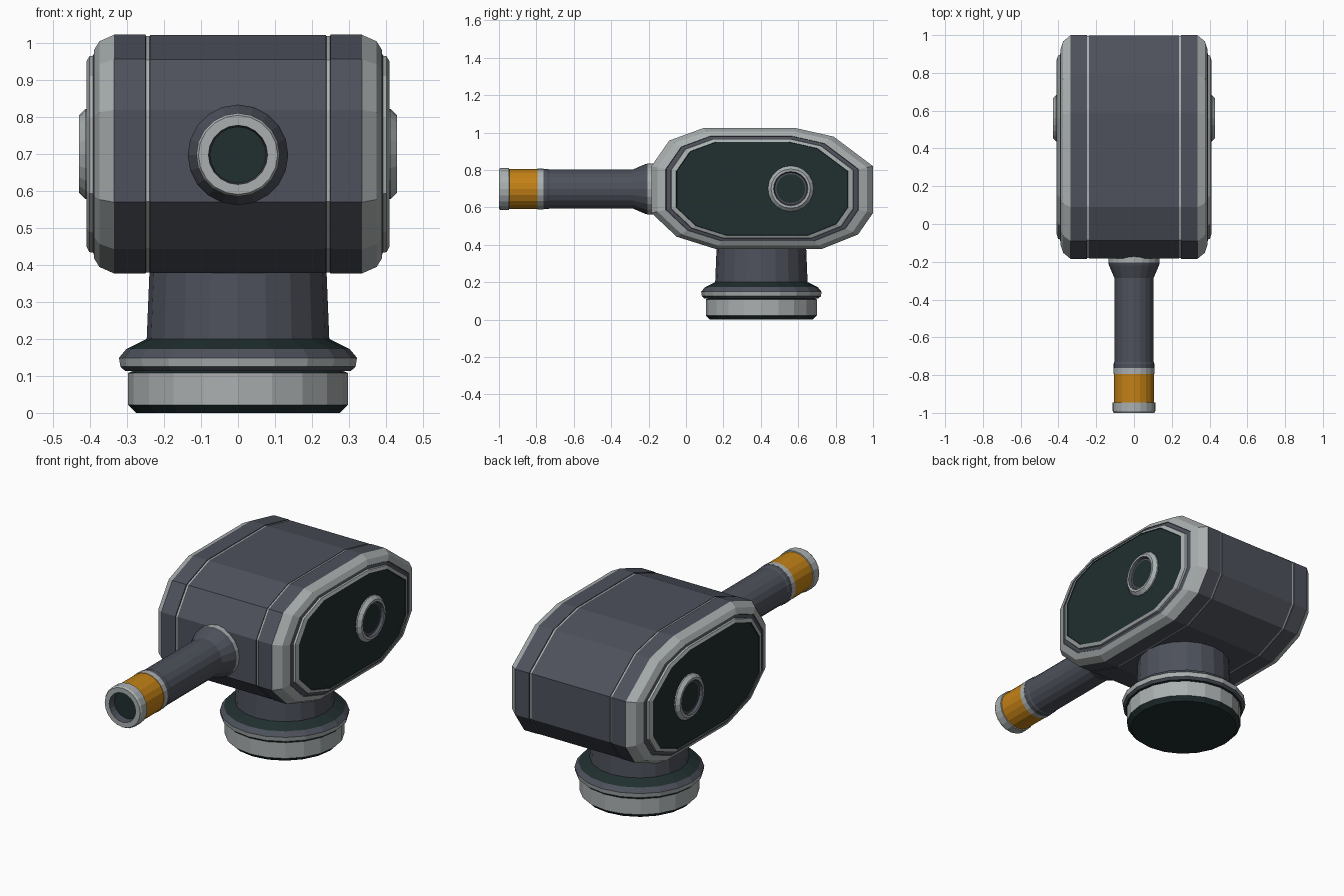
import bpy, bmesh
from math import sin, cos, tau
from mathutils import Vector

if "Cube" in bpy.data.objects:
    bpy.data.objects.remove(bpy.data.objects["Cube"])

COLOURS = {
    "slate": (0.075, 0.083, 0.105),
    "light_grey": (0.40, 0.43, 0.43),
    "dark_green": (0.015, 0.028, 0.028),
    "orange": (0.54, 0.22, 0.008),
}
SLATE, LIGHT, DARK, ORANGE = range(4)
materials = []
for mat_name, rgb in COLOURS.items():
    m = bpy.data.materials.new(mat_name)
    m.use_nodes = True
    m.diffuse_color = (*rgb, 1)
    bsdf = m.node_tree.nodes["Principled BSDF"]
    bsdf.inputs["Base Color"].default_value = (*rgb, 1)
    bsdf.inputs["Roughness"].default_value = 0.6
    materials.append(m)


def loft(name, rings, bands, start, end):
    """Skin a list of point rings; bands gives the colour of each strip."""
    bm = bmesh.new()
    loops = [[bm.verts.new(p) for p in ring] for ring in rings]
    n = len(loops[0])
    for a, b, colour in zip(loops, loops[1:], bands):
        for i in range(n):
            j = (i + 1) % n
            bm.faces.new((a[i], a[j], b[j], b[i])).material_index = colour
    bm.faces.new(loops[0][::-1]).material_index = start
    bm.faces.new(loops[-1]).material_index = end
    bmesh.ops.recalc_face_normals(bm, faces=bm.faces)
    mesh = bpy.data.meshes.new(name)
    bm.to_mesh(mesh)
    bm.free()
    for m in materials:
        mesh.materials.append(m)
    obj = bpy.data.objects.new(name, mesh)
    bpy.context.collection.objects.link(obj)
    return obj


def lathe(name, centre, axis, u, profile, bands, start, end, sides=20):
    """Turn a profile of (distance, radius) around an axis."""
    axis, u = Vector(axis), Vector(u)
    v = axis.cross(u)
    rings = []
    for d, r in profile:
        rings.append([Vector(centre) + axis * d
                      + (u * cos(tau * i / sides) + v * sin(tau * i / sides)) * r
                      for i in range(sides)])
    return loft(name, rings, bands, start, end)


# Housing: side outline (y, z) lofted across the width with stepped rims
outline = [(-0.185, 0.82), (-0.09, 0.957), (0.09, 1.023), (0.59, 1.023),
           (0.79, 0.978), (1.0, 0.82), (1.0, 0.57), (0.92, 0.455),
           (0.725, 0.377), (0.16, 0.377), (-0.05, 0.443), (-0.185, 0.57)]
half = [(0.238, 0.996), (0.239, 0.99), (0.249, 0.99), (0.25, 1.0),
        (0.335, 1.0), (0.375, 0.945), (0.39, 0.87), (0.387, 0.865),
        (0.392, 0.825), (0.402, 0.82), (0.41, 0.775), (0.406, 0.77)]
half_bands = [SLATE, LIGHT, SLATE, SLATE, LIGHT, LIGHT, SLATE,
              SLATE, LIGHT, LIGHT, DARK]
stations = [(-x, s) for x, s in reversed(half)] + half
bands = half_bands[::-1] + [SLATE] + half_bands
rings = [[(x, 0.405 + (y - 0.405) * s, 0.70 + (z - 0.70) * s)
          for y, z in outline] for x, s in stations]
loft("housing", rings, bands, DARK, DARK)

# Pivot caps on both sides
for side, label in ((1, "left"), (-1, "right")):
    lathe(label + "_pivot_cap", (0, 0.56, 0.70), (side, 0, 0), (0, 1, 0),
          [(0.39, 0.122), (0.413, 0.122), (0.43, 0.105), (0.43, 0.092),
           (0.415, 0.086), (0.415, 0.077)],
          [LIGHT, LIGHT, LIGHT, SLATE, SLATE], DARK, DARK)

# Barrel with flared collar, orange band and hollow muzzle
lathe("barrel", (0, 0, 0.698), (0, -1, 0), (0, 0, 1),
      [(0.1, 0.136), (0.205, 0.136), (0.22, 0.132), (0.285, 0.104),
       (0.73, 0.104), (0.74, 0.108), (0.765, 0.108)],
      [LIGHT, SLATE, SLATE, SLATE, SLATE, SLATE], SLATE, SLATE)
lathe("muzzle", (0, 0, 0.698), (0, -1, 0), (0, 0, 1),
      [(0.762, 0.109), (0.793, 0.109), (0.794, 0.107), (0.945, 0.107),
       (0.946, 0.113), (0.99, 0.113), (1.0, 0.107), (1.0, 0.080),
       (0.96, 0.076)],
      [LIGHT, ORANGE, ORANGE, LIGHT, LIGHT, LIGHT, LIGHT, SLATE],
      LIGHT, DARK)

# Round pedestal: foot, lip and tapered neck
lathe("pedestal", (0, 0.403, 0), (0, 0, 1), (1, 0, 0),
      [(0, 0.275), (0.022, 0.297), (0.108, 0.297), (0.113, 0.285),
       (0.113, 0.305), (0.125, 0.318), (0.149, 0.322), (0.173, 0.302),
       (0.2, 0.247), (0.42, 0.238)],
      [DARK, LIGHT, DARK, DARK, SLATE, LIGHT, SLATE, DARK, SLATE],
      DARK, SLATE)
